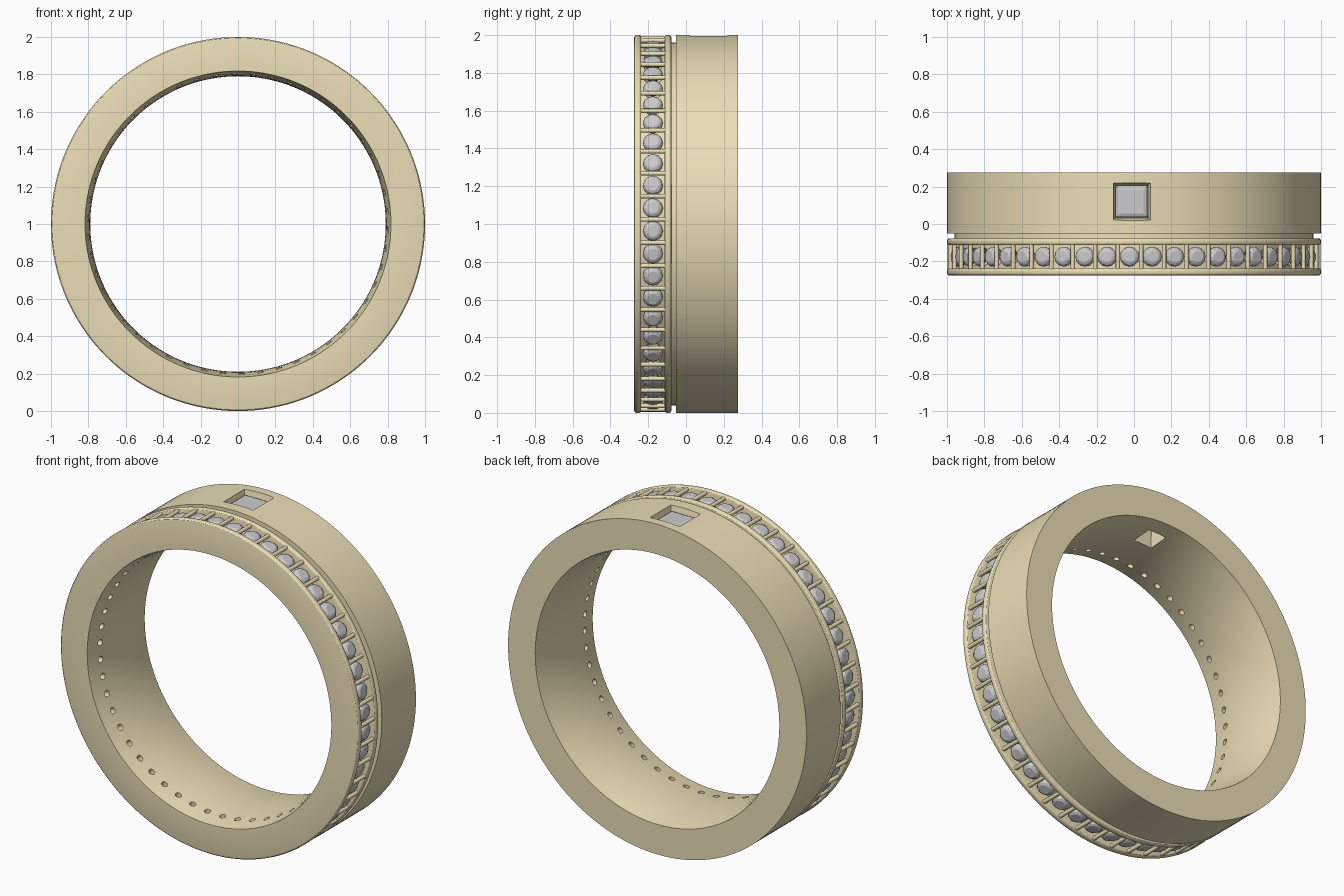
import bpy, bmesh
from math import pi, sin, cos, radians
from mathutils import Matrix

if "Cube" in bpy.data.objects:
    bpy.data.objects.remove(bpy.data.objects["Cube"])

N = 50                                   # stones around the band
STONE_Y, SQ_X, SQ_Y = -0.175, -0.012, 0.12

gold = bpy.data.materials.new("gold")
gold.diffuse_color = (0.83, 0.73, 0.47, 1)
gold.use_nodes = True
gold.node_tree.nodes["Principled BSDF"].inputs["Base Color"].default_value = gold.diffuse_color


def stack(bm, rings, n, m, turn=0.0):
    """Closed solid of n-sided rings (height, radius) along local z."""
    loops = []
    for h, r in rings:
        loops.append([bm.verts.new(m @ Matrix.Rotation(turn + 2 * pi * i / n, 4, 'Z')
                                   @ Matrix.Translation((r, 0, h)).to_translation())
                      for i in range(n)])
    for a, b in zip(loops, loops[1:]):
        for i in range(n):
            j = (i + 1) % n
            bm.faces.new((a[i], a[j], b[j], b[i]))
    bm.faces.new(loops[0][::-1])
    bm.faces.new(loops[-1])


def finish(bm, name, mat=None, smooth=None):
    bmesh.ops.recalc_face_normals(bm, faces=bm.faces)
    me = bpy.data.meshes.new(name)
    bm.to_mesh(me)
    bm.free()
    ob = bpy.data.objects.new(name, me)
    bpy.context.collection.objects.link(ob)
    if mat:
        me.materials.append(mat)
    if smooth:
        shade(ob, smooth)
    return ob


def activate(ob):
    bpy.ops.object.select_all(action='DESELECT')
    ob.select_set(True)
    bpy.context.view_layer.objects.active = ob


def shade(ob, deg):
    activate(ob)
    bpy.ops.object.shade_smooth_by_angle(angle=radians(deg))


def around(k):
    a = radians(-1.4) + 2 * pi * k / N
    return Matrix.Translation((0, STONE_Y, 1)) @ Matrix.Rotation(a, 4, 'Y')


# Band: lathed (y, radius) profile with rims, stone channel, groove, comfort-fit bore
def rim(y0, y1, r=0.013):
    pts = [(y0 + r - r * cos(t), 1 - r + r * sin(t)) for t in (0, pi / 6, pi / 3, pi / 2)]
    return pts + [(y0 + y1 - y, q) for y, q in reversed(pts)]


profile = (rim(-0.275, -0.237) + [(-0.237, 0.935), (-0.113, 0.935)] + rim(-0.113, -0.077)
           + [(-0.077, 0.96), (-0.052, 0.96), (-0.052, 1.0), (0.275, 1.0)])
profile += [(0.275 * (1 - i / 5), 0.79 + 0.028 * (1 - i / 5) ** 2) for i in range(11)]
bm = bmesh.new()
S = 144
rows = [[bm.verts.new((r * sin(2 * pi * i / S), y, 1 + r * cos(2 * pi * i / S)))
         for y, r in profile] for i in range(S)]
P = len(profile)
for i in range(S):
    a, b = rows[i], rows[(i + 1) % S]
    for k in range(P):
        q = (k + 1) % P
        bm.faces.new((a[k], a[q], b[q], b[k]))
band = finish(bm, "ring_band", gold)

# Cutters: drilled stone seats and the square setting
bm = bmesh.new()
for k in range(N):
    stack(bm, [(0.7, 0.018), (0.89, 0.018), (0.945, 0.054), (0.96, 0.054)], 16, around(k))
R2 = 2 ** 0.5
sq = Matrix.Translation((SQ_X, SQ_Y, 0))
stack(bm, [(1.7, 0.062 * R2), (1.84, 0.062 * R2), (1.955, 0.089 * R2),
           (1.998, 0.1 * R2), (2.1, 0.1 * R2)], 4, sq, pi / 4)
cutter = finish(bm, "setting_cutter")
cutter.hide_render = True
mod = band.modifiers.new("settings", 'BOOLEAN')
mod.operation, mod.solver, mod.object = 'DIFFERENCE', 'EXACT', cutter
activate(band)
bpy.ops.object.modifier_apply(modifier=mod.name)
bpy.data.objects.remove(cutter)
shade(band, 30)

# Round stones: pavilion, girdle, crown and table
bm = bmesh.new()
for k in range(N):
    stack(bm, [(0.905, 0.003), (0.957, 0.053), (0.965, 0.053), (0.979, 0.044), (0.986, 0.031)],
          12, around(k))
finish(bm, "round_stones")

# Crossbars between the stones
bm = bmesh.new()
for k in range(N):
    m = around(k + 0.5) @ Matrix.Translation((0, 0, 0.985)) @ Matrix.Rotation(pi / 2, 4, 'X')
    stack(bm, [(-0.072, 0.007), (-0.067, 0.012), (0.067, 0.012), (0.072, 0.007)], 12, m)
finish(bm, "crossbars", gold, 40)

# Square stone on top
bm = bmesh.new()
stack(bm, [(1.87, 0.004), (1.952, 0.087 * R2), (1.962, 0.087 * R2),
           (1.974, 0.076 * R2), (1.979, 0.064 * R2)], 4, sq, pi / 4)
finish(bm, "square_stone")
